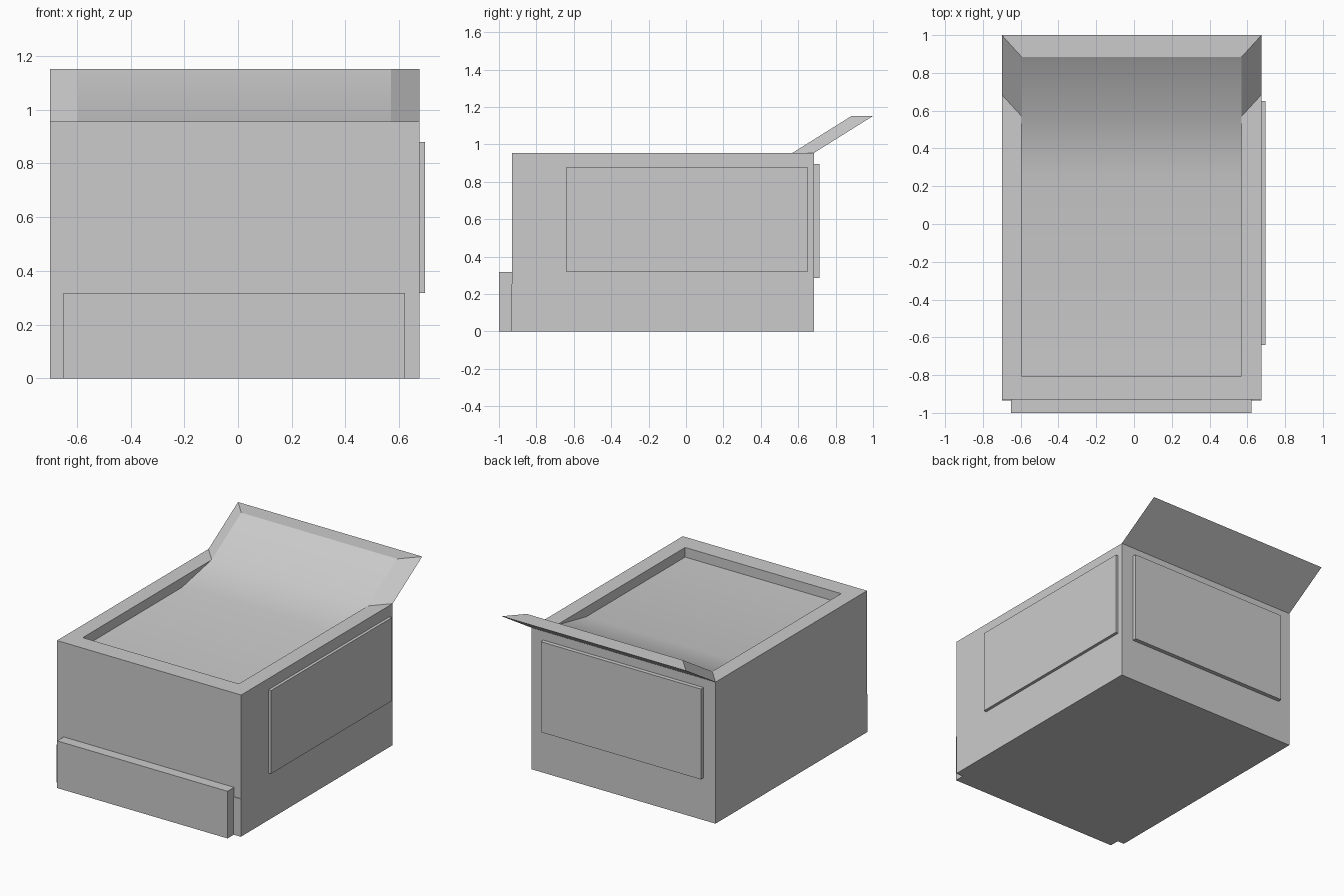
import bpy, bmesh
from mathutils import Vector

if "Cube" in bpy.data.objects:
    bpy.data.objects.remove(bpy.data.objects["Cube"])

X0, X1, Y0, Y1, TOP = -0.70, 0.675, -0.93, 0.685, 0.955    # outer body
A0, A1, B0, B1, FLOOR = -0.595, 0.57, -0.805, 0.57, 0.89   # tray opening
RAMP_Y = 0.25
LIFT = Vector((0, 0.315, 0.197))                           # flap slope


def finish(name, bm):
    bmesh.ops.recalc_face_normals(bm, faces=bm.faces)
    me = bpy.data.meshes.new(name)
    bm.to_mesh(me)
    bm.free()
    ob = bpy.data.objects.new(name, me)
    bpy.context.collection.objects.link(ob)
    return ob


def box(name, x, y, z):
    bm = bmesh.new()
    bmesh.ops.create_cube(bm, size=1)
    for v in bm.verts:
        v.co = [lo + (c + 0.5) * (hi - lo) for c, (lo, hi) in zip(v.co, (x, y, z))]
    return finish(name, bm)


# Body with recessed tray and raised rear flap, one closed shell
bm = bmesh.new()


def ring(x0, x1, y0, y1, z):
    return [bm.verts.new(p) for p in ((x0, y0, z), (x1, y0, z), (x1, y1, z), (x0, y1, z))]


base = ring(X0, X1, Y0, Y1, 0)
outer = ring(X0, X1, Y0, Y1, TOP)
inner = ring(A0, A1, B0, B1, TOP)
floor = ring(A0, A1, B0, RAMP_Y, FLOOR)
bm.faces.new(base)
bm.faces.new(floor)
for i in range(4):
    j = (i + 1) % 4
    bm.faces.new((base[i], base[j], outer[j], outer[i]))
    if i != 2:
        bm.faces.new((outer[i], outer[j], inner[j], inner[i]))
    # tray walls; the rear one is the sloping ramp
    bm.faces.new((inner[i], inner[j], floor[j], floor[i]))

# Flap swept up from the rear rim strip
low = [outer[2], outer[3], inner[3], inner[2]]
high = [bm.verts.new(v.co + LIFT) for v in low]
bm.faces.new(high)
for i in range(4):
    j = (i + 1) % 4
    bm.faces.new((low[i], low[j], high[j], high[i]))
body = finish("body_with_tray_and_flap", bm)
bpy.context.view_layer.objects.active = body
body.select_set(True)
bpy.ops.object.shade_smooth_by_angle()

# Panels applied to the outside
box("front_panel", (-0.65, 0.622), (-1.0, Y0), (0, 0.318))
box("front_backing_strip", (X0, X1), (Y0 - 0.004, Y0 + 0.01), (0, 0.255))
box("right_panel", (X1 - 0.005, 0.695), (-0.64, 0.65), (0.318, 0.88))
box("back_panel", (-0.61, 0.585), (Y1 - 0.005, 0.713), (0.285, 0.895))
